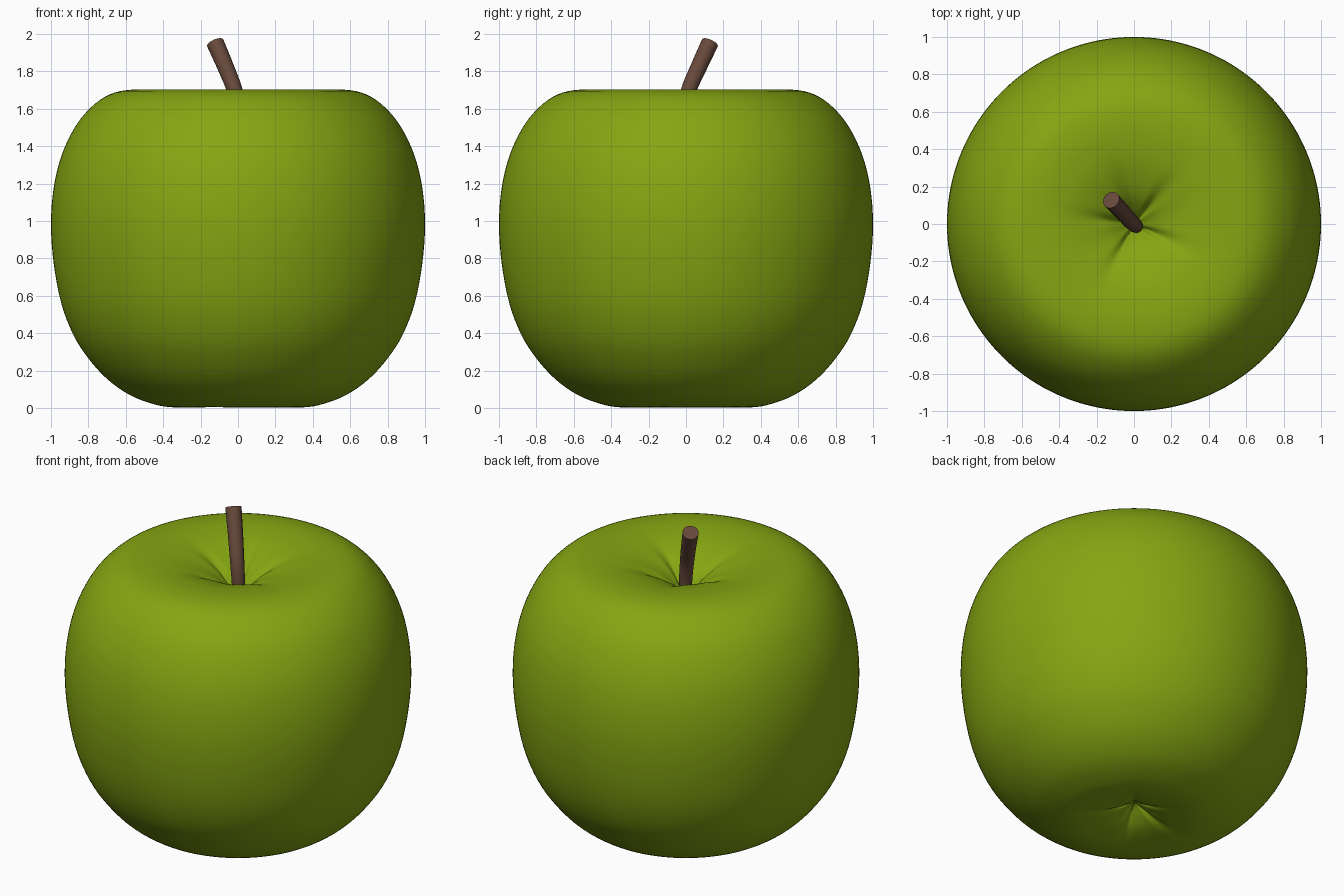
import bpy, bmesh, math
from mathutils import Vector

if "Cube" in bpy.data.objects:
    bpy.data.objects.remove(bpy.data.objects["Cube"])


def material(name, rgb):
    m = bpy.data.materials.new(name)
    m.diffuse_color = (*rgb, 1)
    m.use_nodes = True
    m.node_tree.nodes["Principled BSDF"].inputs["Base Color"].default_value = m.diffuse_color
    return m


def spline(points, steps):
    """Smooth curve through all points (Catmull-Rom)."""
    p = [Vector(q) for q in points]
    p = [2 * p[0] - p[1]] + p + [2 * p[-1] - p[-2]]
    out = []
    for a, b, c, d in zip(p, p[1:], p[2:], p[3:]):
        for i in range(steps):
            t = i / steps
            out.append(0.5 * (2 * b + (c - a) * t + (2 * a - 5 * b + 4 * c - d) * t * t
                              + (3 * b - a - 3 * c + d) * t ** 3))
    return out + [p[-2]]


def skin(name, rings, mat, start=None, end=None, angle=180):
    """Bridge a list of vertex rings; close the ends with a pole or a flat cap."""
    bm = bmesh.new()
    loops = [[bm.verts.new(v) for v in ring] for ring in rings]
    n = len(loops[0])
    for lo, hi in zip(loops, loops[1:]):
        for i in range(n):
            j = (i + 1) % n
            bm.faces.new((lo[i], lo[j], hi[j], hi[i]))
    for loop, pole in ((loops[0], start), (loops[-1], end)):
        if pole is None:
            bm.faces.new(loop)
        else:
            c = bm.verts.new(pole)
            for i in range(n):
                bm.faces.new((loop[i], loop[(i + 1) % n], c))
    bmesh.ops.recalc_face_normals(bm, faces=bm.faces[:])
    mesh = bpy.data.meshes.new(name)
    bm.to_mesh(mesh)
    bm.free()
    mesh.materials.append(mat)
    ob = bpy.data.objects.new(name, mesh)
    bpy.context.collection.objects.link(ob)
    bpy.ops.object.select_all(action='DESELECT')
    ob.select_set(True)
    bpy.context.view_layer.objects.active = ob
    bpy.ops.object.shade_smooth_by_angle(angle=math.radians(angle))
    return ob


green = material("apple green", (0.235, 0.38, 0.006))
brown = material("stem brown", (0.135, 0.066, 0.044))

# Fruit: lathed profile from bottom dimple to stem hollow
profile = [(0, .11), (.03, .10), (.08, .07), (.15, .035), (.24, .013), (.35, .004),
           (.45, .02), (.58, .07), (.70, .155), (.80, .265), (.88, .39), (.945, .56),
           (.985, .77), (1, .98), (.985, 1.18), (.94, 1.36), (.86, 1.52), (.76, 1.63),
           (.66, 1.686), (.54, 1.703), (.42, 1.695), (.32, 1.675), (.22, 1.638),
           (.14, 1.593), (.08, 1.54), (.03, 1.485), (0, 1.47)]
CREASES = [math.radians(a) for a in (-24, 50, 108, 172, 243)]
SEGMENTS = 160


def crease(a, r):
    """Radial folds that fade out away from the centre."""
    fade = min(r / 0.07, 1) * math.exp(-(r / 0.24) ** 2)
    total = 0
    for c in CREASES:
        d = (a - c + math.pi) % math.tau - math.pi
        total += math.exp(-(d / 0.17) ** 2)
    return fade * (total - 0.25)


rings = []
for r, z in spline(profile, 4)[1:-1]:
    ring = []
    for i in range(SEGMENTS):
        a = math.tau * i / SEGMENTS
        dz = -0.035 * crease(a, r) if z > 1 else 0.02 * crease(a, r)
        ring.append((r * math.cos(a), r * math.sin(a), max(z + dz, 0)))
    rings.append(ring)
skin("fruit", rings, green, (0, 0, .11), (0, 0, 1.47))

# Stem: bent, slightly flaring tube with a flat cut end
path = spline([(0.01, -0.01, 1.44), (0.008, -0.008, 1.56), (-0.015, 0.012, 1.69),
               (-0.065, 0.067, 1.82), (-0.122, 0.128, 1.952)], 4)
rings = []
for k, p in enumerate(path):
    t = (path[min(k + 1, len(path) - 1)] - path[max(k - 1, 0)]).normalized()
    u = t.cross(Vector((0, 1, 0))).normalized()
    v = t.cross(u)
    rad = 0.036 + 0.011 * k / (len(path) - 1)
    rings.append([p + rad * (u * math.cos(math.tau * i / 16) + v * math.sin(math.tau * i / 16))
                  for i in range(16)])
skin("stem", rings, brown, angle=40)
